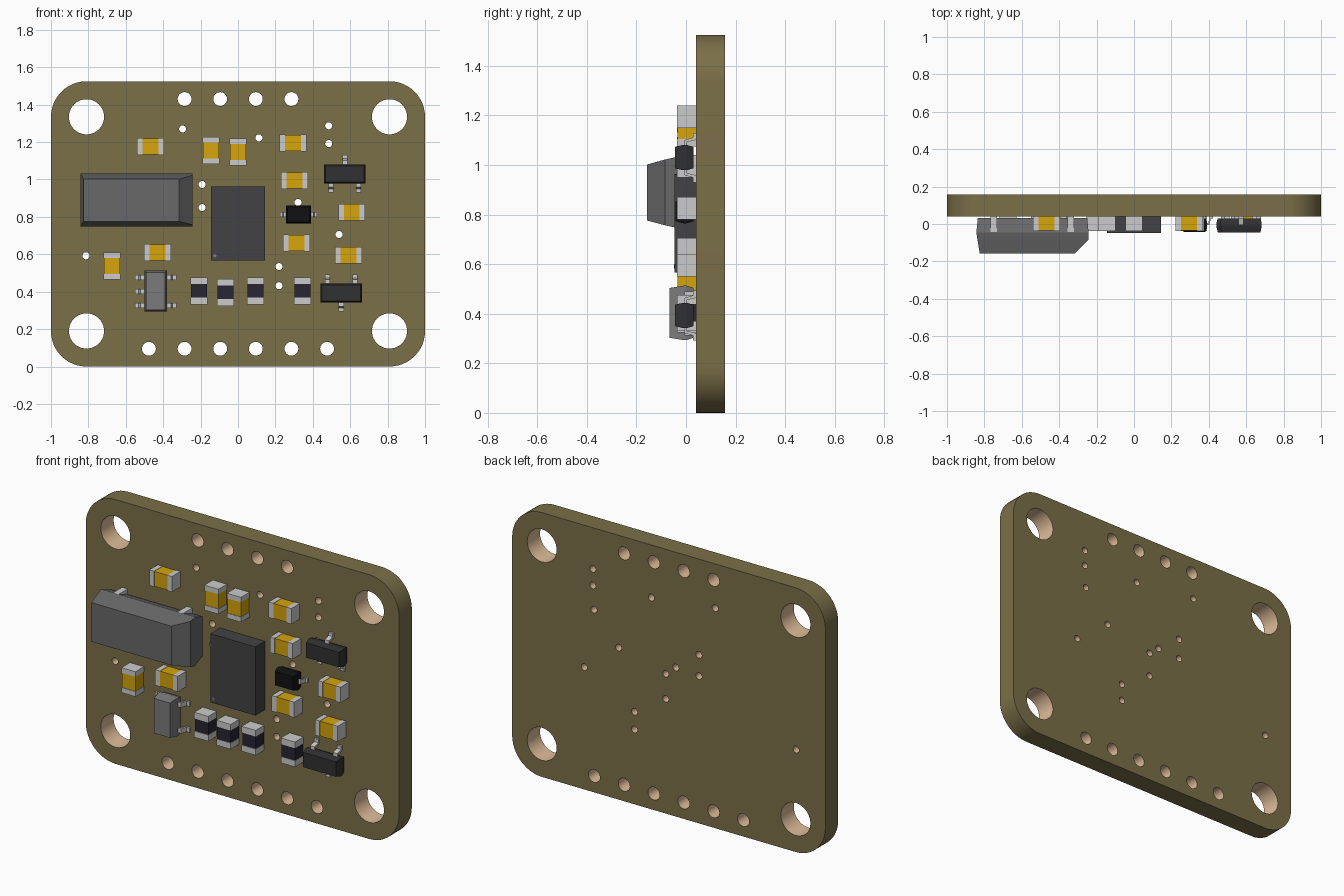
import bpy, bmesh, math
from mathutils import Matrix, Vector

if "Cube" in bpy.data.objects:
    bpy.data.objects.remove(bpy.data.objects["Cube"])


def mat(name, r, g, b):
    m = bpy.data.materials.new(name)
    m.diffuse_color = (*[(c / 255) ** 2.2 for c in (r, g, b)], 1)
    m.use_nodes = True
    m.node_tree.nodes["Principled BSDF"].inputs["Base Color"].default_value = m.diffuse_color
    return m


OLIVE = mat("board_olive", 122, 111, 74)
TAN = mat("plated_tan", 222, 188, 152)
YELLOW = mat("ceramic_yellow", 212, 163, 20)
NAVY = mat("resistor_navy", 44, 42, 55)
CHIP = mat("chip_grey", 68, 68, 70)
DARK = mat("package_dark", 52, 52, 54)
BLACK = mat("diode_black", 24, 24, 26)
MID = mat("package_mid_grey", 122, 122, 122)
CAN = mat("crystal_grey", 104, 104, 104)
BACK = 0.04  # y of the board's front surface


def finish(name, bm, *mats):
    bmesh.ops.recalc_face_normals(bm, faces=bm.faces)
    me = bpy.data.meshes.new(name)
    bm.to_mesh(me)
    bm.free()
    for m in mats:
        if m:
            me.materials.append(m)
    ob = bpy.data.objects.new(name, me)
    bpy.context.collection.objects.link(ob)
    return ob


def loft(name, rings, m=None):
    """Closed solid through rectangles (y, x0, x1, z0, z1)."""
    bm = bmesh.new()
    vs = [[bm.verts.new(p) for p in ((a, y, c), (b, y, c), (b, y, d), (a, y, d))]
          for y, a, b, c, d in rings]
    for r, s in zip(vs, vs[1:]):
        for i in range(4):
            j = (i + 1) % 4
            bm.faces.new((r[i], r[j], s[j], s[i]))
    bm.faces.new(vs[0])
    bm.faces.new(vs[-1])
    return finish(name, bm, m)


def add_box(bm, x, z, w, h, y0, y1):
    mtx = Matrix.Translation((x, (y0 + y1) / 2, z)) @ Matrix.Diagonal((w, y1 - y0, h, 1))
    bmesh.ops.create_cube(bm, size=1, matrix=mtx)


def chip_part(name, x, z, vertical, m, core):
    """Two-terminal part: coloured core with bare metal ends."""
    def box(bm, off, length, width, y0):
        if vertical:
            add_box(bm, x, z + off, width, length, y0, BACK)
        else:
            add_box(bm, x + off, z, length, width, y0, BACK)
    end = (0.144 - core) / 2
    bm = bmesh.new()
    for s in (-1, 1):
        box(bm, s * (0.072 - end / 2), end, 0.09, -0.037)
    finish(name + "_terminals", bm)
    bm = bmesh.new()
    box(bm, 0, core, 0.086, -0.034)
    finish(name + "_core", bm, m)


def gull_leads(name, leads, width=0.027, reach=0.05, y0=-0.006):
    """Bent leads; each is (x, z, dx, dz) at the package side."""
    t = 0.011
    path = [(-0.012, y0), (reach * .42, y0), (reach * .62, BACK - t), (reach, BACK - t),
            (reach, BACK), (reach * .42, BACK), (reach * .25, y0 + t), (-0.012, y0 + t)]
    bm = bmesh.new()
    for x, z, dx, dz in leads:
        side = Vector((dz, 0, dx)) * width / 2
        a, b = ([bm.verts.new(Vector((x + dx * u, y, z + dz * u)) + s * side) for u, y in path]
                for s in (-1, 1))
        bm.faces.new(a)
        bm.faces.new(b)
        for i in range(8):
            j = (i + 1) % 8
            bm.faces.new((a[i], a[j], b[j], b[i]))
    finish(name, bm)


def package(name, x0, x1, z0, z1, front, m, taper=0.008):
    """Moulded body, widest at its mid plane."""
    t, mid = taper, -0.004
    loft(name, [(0.03, x0 + t, x1 - t, z0 + t, z1 - t), (mid + 0.008, x0, x1, z0, z1),
                (mid - 0.008, x0, x1, z0, z1), (front, x0 + t, x1 - t, z0 + t, z1 - t)], m)


# Board: rounded outline with mounting, pin and via holes
holes = [(sx * 0.81, z, 0.094) for sx in (-1, 1) for z in (0.19, 1.335)]
holes += [((i - 1.5) * 0.1905, 1.43, 0.037) for i in range(4)]
holes += [((i - 2.5) * 0.1905, 0.095, 0.037) for i in range(6)]
holes += [(x, z, 0.019) for x, z in (
    (-.296, 1.27), (.112, 1.222), (.485, 1.287), (.485, 1.192), (.478, 1.054), (-.192, .973),
    (-.192, .85), (.321, .877), (.54, .706), (-.813, .592), (.219, .534), (.219, .432),
    (-.045, .86), (.019, .807), (.019, .662))]
W, H, R = 1.0, 1.525, 0.19
cu = bpy.data.curves.new("board", 'CURVE')
cu.dimensions, cu.fill_mode, cu.extrude = '2D', 'BOTH', 0.0585


def poly(pts):
    sp = cu.splines.new('POLY')
    sp.points.add(len(pts) - 1)
    for p, (u, v) in zip(sp.points, pts):
        p.co = (u, v, 0, 1)
    sp.use_cyclic_u = True


corners = ((W - R, H - R), (R - W, H - R), (R - W, R), (W - R, R))
poly([(cx + R * math.cos(a), cz + R * math.sin(a))
      for q, (cx, cz) in enumerate(corners)
      for a in [math.pi / 2 * (q + k / 12) for k in range(13)]])
for x, z, r in holes:
    n = 40 if r > 0.05 else 24
    poly([(x + r * math.cos(k * math.tau / n), z + r * math.sin(k * math.tau / n)) for k in range(n)])
tmp = bpy.data.objects.new("board_outline", cu)
bpy.context.collection.objects.link(tmp)
bpy.context.view_layer.update()
bm = bmesh.new()
bm.from_mesh(tmp.evaluated_get(bpy.context.evaluated_depsgraph_get()).to_mesh())
bpy.data.objects.remove(tmp)
bmesh.ops.remove_doubles(bm, verts=bm.verts, dist=1e-4)
bm.transform(Matrix.Translation((0, BACK + 0.0585, 0)) @ Matrix.Rotation(math.pi / 2, 4, 'X'))
bm.normal_update()
for f in bm.faces:
    c = f.calc_center_median()
    wall = abs(f.normal.y) < 0.5 and any(math.hypot(c.x - x, c.z - z) < r + 0.004 for x, z, r in holes)
    f.material_index = int(wall)
board = finish("board", bm, OLIVE, TAN)
bpy.context.view_layer.objects.active = board
board.select_set(True)
bpy.ops.object.shade_smooth_by_angle(angle=math.radians(30))

# Capacitors and resistors
for i, (x, z, v) in enumerate((
        (-.468, 1.176, 0), (.294, 1.195, 0), (.302, .995, 0), (.313, .66, 0), (.608, .825, 0),
        (.59, .595, 0), (-.431, .61, 0), (-.144, 1.155, 1), (0, 1.147, 1), (-.674, .537, 1))):
    chip_part(f"capacitor_{i + 1}", x, z, v, YELLOW, 0.085)
for i, (x, z) in enumerate(((-.209, .404), (-.066, .396), (.094, .404), (.345, .404))):
    chip_part(f"resistor_{i + 1}", x, z, 1, NAVY, 0.072)

# Main chip with pin-one dot
loft("main_chip", [(BACK, -.144, .144, .567, .963), (-.047, -.144, .144, .567, .963)], CHIP)
bm = bmesh.new()
bmesh.ops.create_cone(bm, cap_ends=True, segments=16, radius1=.009, radius2=.009, depth=.004,
                      matrix=Matrix.Translation((-.124, -.0465, .592)) @ Matrix.Rotation(math.pi / 2, 4, 'X'))
finish("pin_one_dot", bm, MID)

# Transistors: one lead on one side, two on the other
for name, x, z, up in (("upper_transistor", .571, 1.03, 1), ("lower_transistor", .552, .393, -1)):
    package(name, x - .112, x + .112, z - .051, z + .051, -.045, DARK)
    gull_leads(name + "_leads", [(x, z + up * .05, 0, up)] +
               [(x + s * .073, z - up * .05, 0, -up) for s in (-1, 1)])

# Diode
package("diode", .257, .39, .765, .861, -.042, BLACK)
gull_leads("diode_leads", [(.257, .813, -1, 0), (.39, .813, 1, 0)], 0.026, 0.032)

# Regulator with five leads
package("regulator", -.5, -.38, .294, .513, -.066, MID, 0.009)
gull_leads("regulator_leads", [(-.5, z, -1, 0) for z in (.326, .401, .476)] +
           [(-.38, z, 1, 0) for z in (.326, .476)])

# Crystal package with four folded leads
loft("crystal_body", [(.032, -.835, -.25, .775, 1.003), (-.045, -.843, -.243, .748, 1.031),
                      (-.085, -.837, -.243, .757, 1.022), (-.157, -.825, -.315, .776, 1.002)], CAN)
bm = bmesh.new()
for x in (-.75, -.338):
    for s in (-1, 1):
        add_box(bm, x, .8895 + s * .125, .036, .032, -.043, BACK)
finish("crystal_leads", bm)
